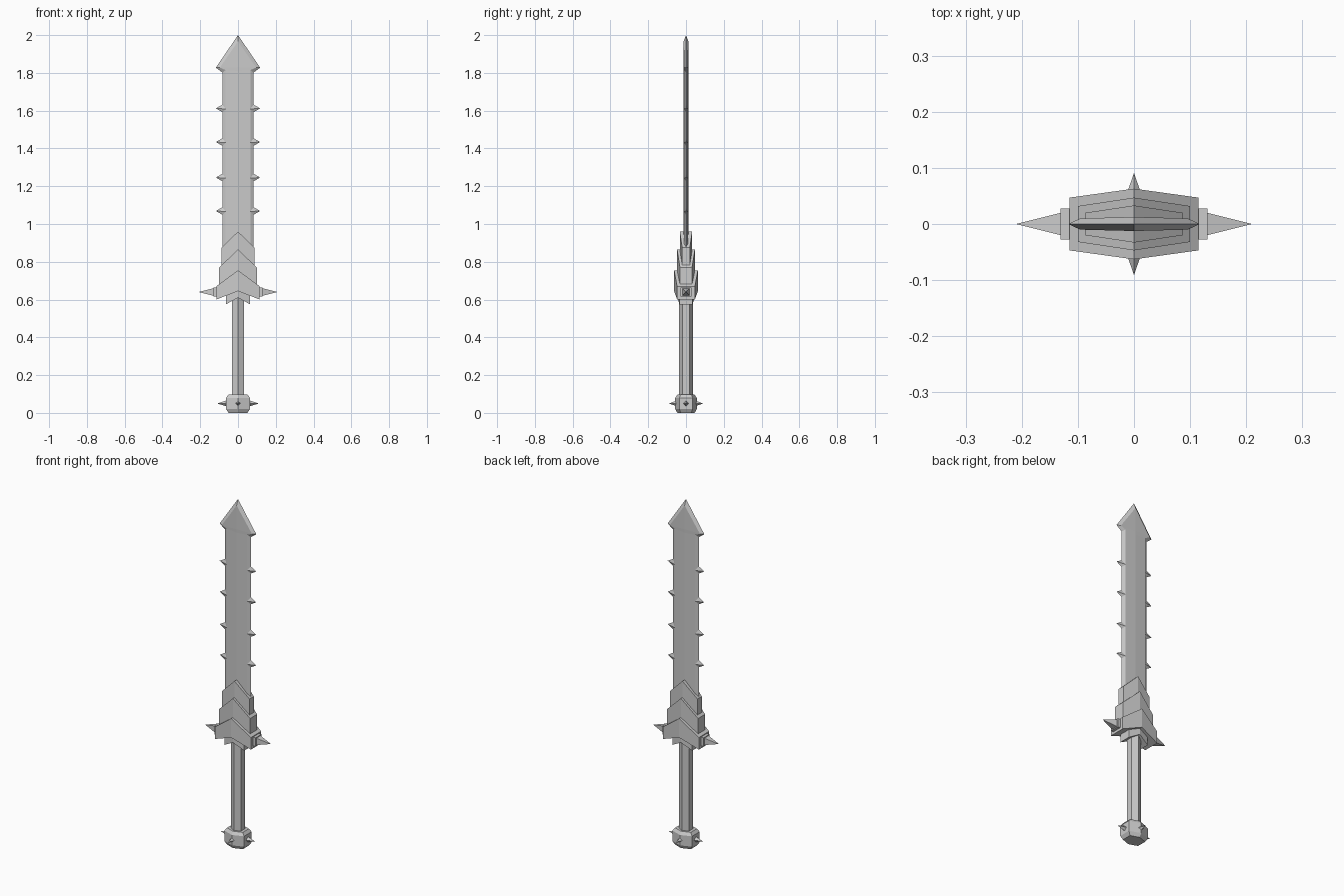
import bpy, bmesh

if "Cube" in bpy.data.objects:
    bpy.data.objects.remove(bpy.data.objects["Cube"])


def loft(name, rings):
    """Skin rings of six points; each cap is split along the x = 0 ridge."""
    bm = bmesh.new()
    vs = [[bm.verts.new(p) for p in r] for r in rings]
    n = len(rings[0])
    for a, b in zip(vs, vs[1:]):
        for i in range(n):
            j = (i + 1) % n
            bm.faces.new((a[i], a[j], b[j], b[i]))
    for r in (vs[0], vs[-1]):
        bm.faces.new((r[0], r[1], r[4], r[5]))
        bm.faces.new((r[1], r[2], r[3], r[4]))
    return finish(name, bm)


def finish(name, bm):
    bmesh.ops.remove_doubles(bm, verts=bm.verts, dist=1e-5)
    bmesh.ops.dissolve_degenerate(bm, edges=bm.edges, dist=1e-5)
    bmesh.ops.recalc_face_normals(bm, faces=bm.faces)
    me = bpy.data.meshes.new(name)
    bm.to_mesh(me)
    bm.free()
    ob = bpy.data.objects.new(name, me)
    bpy.context.collection.objects.link(ob)
    return ob


def hexa(w, ye, yc, ze, zc):
    """Hexagon ring: flat sides at +-w, ridges at +-yc on the centre line."""
    return [(-w, -ye, ze), (0, -yc, zc), (w, -ye, ze),
            (w, ye, ze), (0, yc, zc), (-w, ye, ze)]


def spike(name, base, tip):
    bm = bmesh.new()
    b = [bm.verts.new(p) for p in base]
    t = bm.verts.new(tip)
    bm.faces.new(b)
    for i in range(4):
        bm.faces.new((b[i], b[(i + 1) % 4], t))
    return finish(name, bm)


# Blade: ridged flats, bevelled edges and barbed arrow point
def blade_ring(wo, zo, wi, zi, zc, yi=0.010, yc=0.0125):
    return [(-wo, 0, zo), (-wi, -yi, zi), (0, -yc, zc), (wi, -yi, zi),
            (wo, 0, zo), (wi, yi, zi), (0, yc, zc), (-wi, yi, zi)]


bm = bmesh.new()
rings = [blade_ring(0.083, 0.62, 0.066, 0.62, 0.62),
         blade_ring(0.083, 1.802, 0.066, 1.815, 1.81),
         blade_ring(0.117, 1.828, 0.096, 1.828, 1.83),
         blade_ring(0, 2.0, 0, 1.967, 1.967, 0.0125)]
vs = [[bm.verts.new(p) for p in r] for r in rings]
for a, b in zip(vs, vs[1:]):
    for i in range(8):
        j = (i + 1) % 8
        bm.faces.new((a[i], a[j], b[j], b[i]))
bm.faces.new(vs[0])
finish("blade", bm)

# Barbs along both blade edges
for k, z in enumerate((1.06, 1.237, 1.425, 1.603)):
    for s in (-1, 1):
        x = s * 0.064
        spike(f"barb_{k}_{'left' if s < 0 else 'right'}",
              [(x, 0, z - 0.022), (x, -0.011, z + 0.006),
               (x, 0, z + 0.04), (x, 0.011, z + 0.006)],
              (s * 0.117, 0, z + 0.009))

# Stacked chevron collars and guard
for name, w, ye, yc, zb, zbc, zt, ztc in (
        ("upper_collar", 0.087, 0.020, 0.033, 0.70, 0.74, 0.875, 0.96),
        ("middle_collar", 0.100, 0.032, 0.047, 0.62, 0.66, 0.77, 0.865),
        ("guard", 0.115, 0.047, 0.063, 0.60, 0.645, 0.67, 0.755),
        ("lower_collar", 0.063, 0.034, 0.047, 0.575, 0.61, 0.65, 0.69)):
    loft(name, [hexa(w, ye, yc, zb, zbc), hexa(w, ye, yc, zt, ztc)])

# Guard side spikes on square mounts
for s, side in ((-1, "left"), (1, "right")):
    bpy.ops.mesh.primitive_cube_add(size=1, location=(s * 0.12, 0, 0.64))
    ob = bpy.context.object
    ob.name = f"spike_mount_{side}"
    ob.scale = (0.022, 0.056, 0.05)
    x, h = s * 0.13, 0.02
    spike(f"guard_spike_{side}",
          [(x, -h, 0.64 - h), (x, h, 0.64 - h), (x, h, 0.64 + h), (x, -h, 0.64 + h)],
          (s * 0.21, 0, 0.64))

# Six-sided grip
loft("grip", [hexa(0.033, 0.018, 0.036, z, z) for z in (0.08, 0.64)])

# Chamfered pommel with four spikes
loft("pommel", [hexa(0.063 * f, 0.035 * f, 0.057 * f, z, z)
                for f, z in ((0.8, 0), (1, 0.02), (1, 0.08), (0.8, 0.097))])
h, z = 0.016, 0.05
for s in (-1, 1):
    spike("pommel_side_spike",
          [(s * 0.06, -h, z), (s * 0.06, 0, z - h), (s * 0.06, h, z), (s * 0.06, 0, z + h)],
          (s * 0.11, 0, z))
    spike("pommel_face_spike",
          [(-h, s * 0.045, z), (0, s * 0.045, z - h), (h, s * 0.045, z), (0, s * 0.045, z + h)],
          (0, s * 0.091, z))
